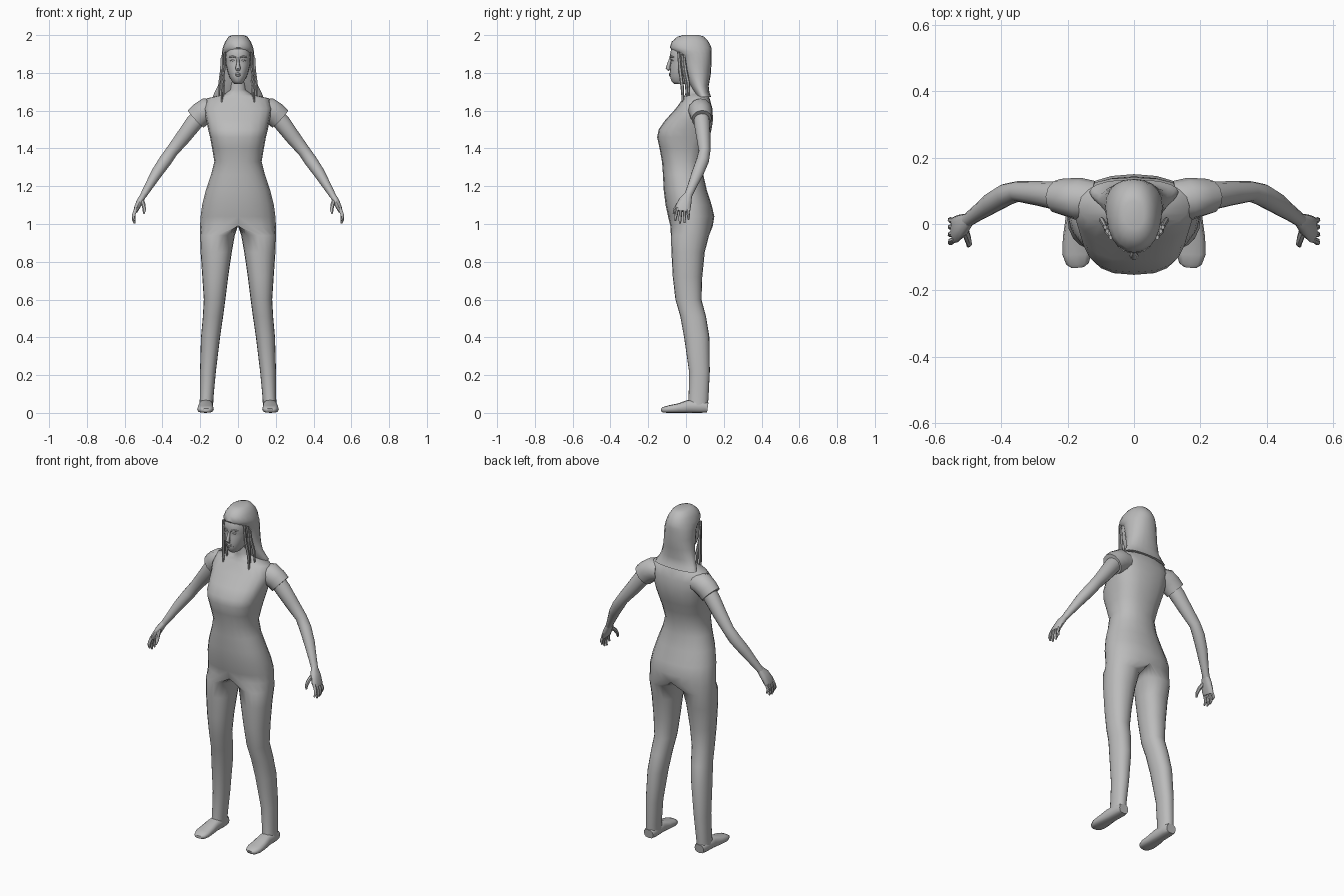
import bpy, bmesh, math
from mathutils import Vector

mat = bpy.data.materials.new("plain grey")
mat.diffuse_color = (0.5, 0.5, 0.5, 1)


def finish(name, bm, mirror=True, angle=50):
    bmesh.ops.remove_doubles(bm, verts=bm.verts, dist=0.0004)
    bmesh.ops.recalc_face_normals(bm, faces=bm.faces)
    me = bpy.data.meshes.new(name)
    bm.to_mesh(me)
    bm.free()
    me.materials.append(mat)
    ob = bpy.data.objects.new(name, me)
    bpy.context.collection.objects.link(ob)
    if mirror:
        m = ob.modifiers.new("mirror", "MIRROR")
        m.use_clip = True
        m.merge_threshold = 0.0005
    bpy.ops.object.select_all(action="DESELECT")
    ob.select_set(True)
    bpy.context.view_layer.objects.active = ob
    bpy.ops.object.shade_smooth_by_angle(angle=math.radians(angle))
    return ob


def power(v, p):
    return math.copysign(abs(v) ** (2 / p), v) if abs(v) > 1e-6 else 0.0


def skin(bm, rings, closed=True, caps=(True, True)):
    vs = [[bm.verts.new(p) for p in r] for r in rings]
    n = len(vs[0])
    for a, b in zip(vs, vs[1:]):
        for i in range(n if closed else n - 1):
            j = (i + 1) % n
            bm.faces.new((a[i], a[j], b[j], b[i]))
    if caps[0]:
        bm.faces.new(vs[0])
    if caps[1]:
        bm.faces.new(vs[-1])


def tube(bm, pts, ref, n=10, p=2.0):
    """Loft along a path; each point is (x, y, z, radius along ref, other radius)."""
    rings = []
    for i, q in enumerate(pts):
        c = Vector(q[:3])
        d = (Vector(pts[min(i + 1, len(pts) - 1)][:3]) - Vector(pts[max(i - 1, 0)][:3])).normalized()
        u = Vector(ref)
        u = (u - d * d.dot(u)).normalized()
        v = d.cross(u)
        rings.append([c + u * q[3] * power(math.cos(t), p) + v * q[4] * power(math.sin(t), p)
                      for t in (2 * math.pi * k / n for k in range(n))])
    skin(bm, rings)


def level(z, cx, rout, rin, yf, yb, p=2.0, n=20, half=False):
    """Horizontal ring from the front, round the outside, then back along the inside."""
    out = []
    for k in range(n // 2 + 1 if half else n):
        t = -math.pi / 2 + 2 * math.pi * k / n
        c, s = power(math.cos(t), p), power(math.sin(t), p)
        out.append(Vector((cx + c * (rout if c > 0 else rin), (yf + yb) / 2 + s * (yb - yf) / 2, z)))
    return out


# body: half torso, splitting into a leg at the crotch
torso = [  # z, half width, front, back, squareness
    (1.79, 0.036, -0.010, 0.075, 2), (1.71, 0.040, 0.000, 0.090, 2), (1.685, 0.075, -0.005, 0.115, 2.1),
    (1.665, 0.165, -0.015, 0.125, 2.3), (1.61, 0.180, -0.055, 0.140, 2.5), (1.55, 0.168, -0.110, 0.143, 2.5),
    (1.50, 0.158, -0.145, 0.135, 2.7), (1.46, 0.148, -0.153, 0.125, 2.7), (1.40, 0.137, -0.140, 0.105, 2.5),
    (1.33, 0.125, -0.127, 0.090, 2.3), (1.26, 0.143, -0.122, 0.092, 2.2), (1.18, 0.170, -0.118, 0.110, 2.2),
    (1.10, 0.190, -0.108, 0.136, 2.2), (1.04, 0.198, -0.095, 0.150, 2.2), (0.99, 0.201, -0.083, 0.142, 2.2)]
leg = [  # z, centre, outer radius, inner radius, front, back
    (0.99, 0, 0.201, 0, -0.083, 0.142), (0.94, 0.105, 0.096, 0.088, -0.080, 0.122),
    (0.85, 0.111, 0.087, 0.078, -0.077, 0.099), (0.72, 0.119, 0.070, 0.067, -0.070, 0.086),
    (0.60, 0.125, 0.056, 0.058, -0.056, 0.082), (0.51, 0.134, 0.052, 0.055, -0.030, 0.106),
    (0.40, 0.144, 0.052, 0.049, -0.010, 0.124), (0.22, 0.158, 0.043, 0.041, 0.016, 0.126),
    (0.08, 0.168, 0.034, 0.038, 0.014, 0.119), (0.03, 0.170, 0.035, 0.038, 0.010, 0.115)]
bm = bmesh.new()
skin(bm, [level(z, 0, w, w, f, b, p, half=True) for z, w, f, b, p in torso], closed=False, caps=(False, False))
skin(bm, [level(*r, 2.2) for r in leg], caps=(False, True))
finish("body", bm, angle=60)

# feet
bm = bmesh.new()
tube(bm, [(0.168, 0.115, 0.028, 0.030, 0.026), (0.168, 0.08, 0.033, 0.037, 0.033),
          (0.170, 0.01, 0.034, 0.037, 0.034), (0.172, -0.04, 0.025, 0.042, 0.025),
          (0.172, -0.09, 0.020, 0.044, 0.020), (0.170, -0.12, 0.016, 0.034, 0.015),
          (0.169, -0.13, 0.014, 0.020, 0.009)], (1, 0, 0), 12, 2.8)
finish("feet", bm)

# short sleeves
bm = bmesh.new()
tube(bm, [(0.125, 0.070, 1.605, 0.060, 0.055), (0.165, 0.075, 1.602, 0.064, 0.066),
          (0.198, 0.080, 1.580, 0.058, 0.064), (0.224, 0.083, 1.556, 0.053, 0.062)], (0, 1, 0), 12)
finish("sleeves", bm)

# arms
bm = bmesh.new()
tube(bm, [(0.185, 0.080, 1.590, 0.040, 0.045), (0.235, 0.085, 1.533, 0.043, 0.045),
          (0.290, 0.092, 1.460, 0.037, 0.040), (0.350, 0.098, 1.385, 0.031, 0.033),
          (0.385, 0.088, 1.335, 0.034, 0.034), (0.430, 0.062, 1.270, 0.032, 0.030),
          (0.475, 0.030, 1.195, 0.024, 0.022), (0.503, 0.010, 1.148, 0.021, 0.017)], (0, 1, 0), 12)
finish("arms", bm)

# hands: palm, four curled fingers and a thumb
bm = bmesh.new()
tube(bm, [(0.498, 0.013, 1.157, 0.020, 0.016), (0.517, -0.003, 1.125, 0.034, 0.018),
          (0.536, -0.016, 1.085, 0.041, 0.015), (0.542, -0.019, 1.068, 0.038, 0.011)], (0, 1, 0), 10, 2.4)
for y0, y1, tip in ((-0.047, -0.056, 1.018), (-0.028, -0.032, 1.003), (-0.009, -0.009, 1.006), (0.009, 0.013, 1.024)):
    tube(bm, [(0.538, y0, 1.085, 0.009, 0.010), (0.551, (y0 + y1) / 2, 1.052, 0.009, 0.009),
              (0.553, y1, tip + 0.018, 0.008, 0.008), (0.546, y1, tip, 0.005, 0.005)], (0, 1, 0), 7)
tube(bm, [(0.510, -0.015, 1.128, 0.012, 0.012), (0.500, -0.045, 1.100, 0.011, 0.011),
          (0.496, -0.060, 1.075, 0.009, 0.009), (0.499, -0.066, 1.055, 0.005, 0.005)], (0, 1, 0), 7)
finish("hands", bm)

# head
head = [(1.742, 0.022, -0.062, 0.02), (1.755, 0.032, -0.077, 0.04), (1.78, 0.046, -0.084, 0.06),
        (1.81, 0.056, -0.085, 0.07), (1.845, 0.064, -0.083, 0.08), (1.865, 0.066, -0.080, 0.08),
        (1.885, 0.067, -0.087, 0.08), (1.93, 0.062, -0.078, 0.08), (1.96, 0.045, -0.055, 0.07)]
bm = bmesh.new()
skin(bm, [level(z, 0, w, w, f, b, 2.2) for z, w, f, b in head])
finish("head", bm, False)

# nose and lips
bm = bmesh.new()
tube(bm, [(0, -0.081, 1.880, 0.006, 0.006), (0, -0.090, 1.850, 0.008, 0.009),
          (0, -0.096, 1.825, 0.014, 0.012), (0, -0.088, 1.813, 0.010, 0.006)], (1, 0, 0), 8)
for z in (1.787, 1.796):
    tube(bm, [(-0.022, -0.076, z, 0.002, 0.002), (0, -0.086, z, 0.006, 0.005),
              (0.022, -0.076, z, 0.002, 0.002)], (0, 0, 1), 8)
finish("nose_and_lips", bm, False)

# eyes and brows
bm = bmesh.new()
tube(bm, [(0.014, -0.076, 1.865, 0.002, 0.002), (0.027, -0.074, 1.867, 0.006, 0.006),
          (0.041, -0.066, 1.866, 0.002, 0.002)], (0, 0, 1), 8)
tube(bm, [(0.010, -0.085, 1.882, 0.003, 0.003), (0.028, -0.080, 1.888, 0.005, 0.004),
          (0.048, -0.066, 1.884, 0.003, 0.003)], (0, 0, 1), 6)
finish("eyes_and_brows", bm)

# hair: cap over the forehead, then a fall flaring over the shoulders
hair = [(2.0, 0.030, -0.015, 0.070), (1.992, 0.050, -0.045, 0.095), (1.965, 0.068, -0.076, 0.120),
        (1.935, 0.080, -0.086, 0.134), (1.915, 0.084, -0.070, 0.136), (1.895, 0.086, -0.035, 0.136),
        (1.85, 0.088, -0.022, 0.135), (1.79, 0.092, -0.005, 0.131), (1.73, 0.107, 0.025, 0.120),
        (1.695, 0.125, 0.045, 0.124), (1.672, 0.134, 0.058, 0.134)]
bm = bmesh.new()
skin(bm, [level(z, 0, w, w, f, b, 2.2) for z, w, f, b in hair])
finish("hair", bm, False)

# hanging hair strands beside the face
bm = bmesh.new()
for x0, x1, y0, y1, z0, z1 in ((0.070, 0.086, -0.040, -0.016, 1.91, 1.635), (0.080, 0.078, -0.022, 0.006, 1.90, 1.665),
                               (0.086, 0.100, -0.010, 0.016, 1.88, 1.680)):
    tube(bm, [(x0, y0, z0, 0.007, 0.006), (x0 + 0.003, y0 + 0.008, (z0 * 2 + z1) / 3, 0.009, 0.007),
              (x1 - 0.003, y1 - 0.004, (z0 + z1 * 2) / 3, 0.009, 0.008), (x1, y1, z1, 0.005, 0.004)], (0, 1, 0), 6)
finish("hair_strands", bm)
